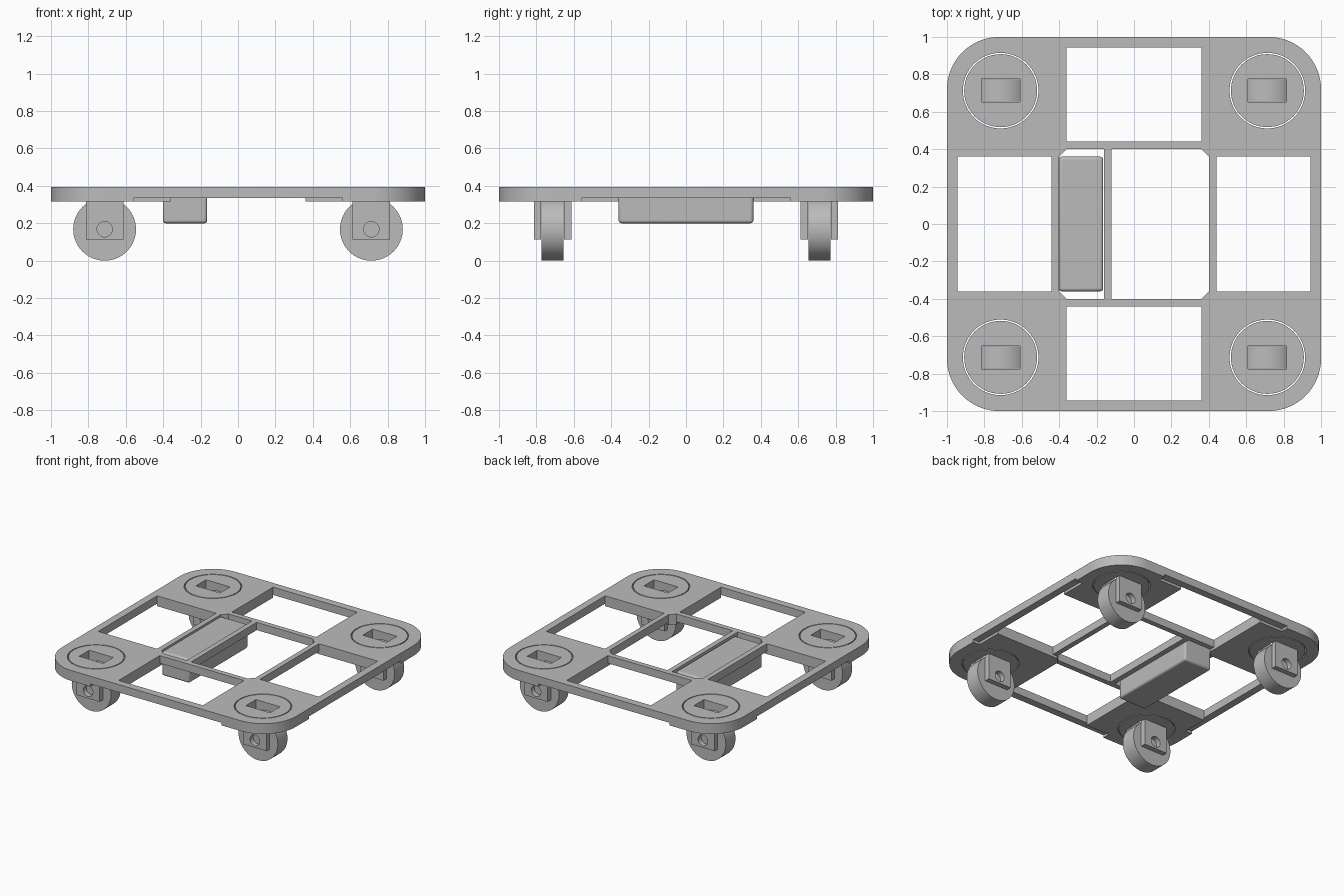
import bpy, bmesh
from math import pi, cos, sin
from mathutils import Matrix

if "Cube" in bpy.data.objects:
    bpy.data.objects.remove(bpy.data.objects["Cube"], do_unlink=True)

grey = bpy.data.materials.new("plain grey")
grey.use_nodes = True
colour = (0.5, 0.5, 0.5, 1)
grey.diffuse_color = colour
grey.node_tree.nodes["Principled BSDF"].inputs["Base Color"].default_value = colour

BOTTOM, RAIL, TOP = 0.315, 0.335, 0.395
CASTER, AXLE = 0.713, 0.168


def finish(name, bm):
    bmesh.ops.recalc_face_normals(bm, faces=bm.faces)
    mesh = bpy.data.meshes.new(name)
    bm.to_mesh(mesh)
    bm.free()
    obj = bpy.data.objects.new(name, mesh)
    mesh.materials.append(grey)
    bpy.context.collection.objects.link(obj)
    return obj


def box(name, x, y, z):
    bm = bmesh.new()
    size = [b - a for a, b in (x, y, z)]
    mid = [(a + b) / 2 for a, b in (x, y, z)]
    bmesh.ops.create_cube(bm, size=1, matrix=Matrix.Translation(mid) @ Matrix.Diagonal((*size, 1)))
    return finish(name, bm)


def cylinder(name, radius, depth, centre, along_y=False):
    bm = bmesh.new()
    turn = Matrix.Rotation(pi / 2 if along_y else 0, 4, "X")
    bmesh.ops.create_cone(bm, cap_ends=True, segments=64, radius1=radius, radius2=radius,
                          depth=depth, matrix=Matrix.Translation(centre) @ turn)
    return finish(name, bm)


def prism(name, outline, z0, z1):
    bm = bmesh.new()
    face = bm.faces.new([bm.verts.new((x, y, z0)) for x, y in outline])
    out = bmesh.ops.extrude_face_region(bm, geom=[face])["geom"]
    bmesh.ops.translate(bm, vec=(0, 0, z1 - z0), verts=[v for v in out if isinstance(v, bmesh.types.BMVert)])
    return finish(name, bm)


def select(obj):
    bpy.ops.object.select_all(action="DESELECT")
    obj.select_set(True)
    bpy.context.view_layer.objects.active = obj


def cut(obj, cutters):
    # Subtract each cutter, then discard it
    select(obj)
    for cutter in cutters:
        mod = obj.modifiers.new("cut", "BOOLEAN")
        mod.operation, mod.solver, mod.object = "DIFFERENCE", "EXACT", cutter
        bpy.ops.object.modifier_apply(modifier=mod.name)
        bpy.data.objects.remove(cutter, do_unlink=True)


def smooth(obj):
    select(obj)
    bpy.ops.object.shade_smooth_by_angle(angle=pi / 6)


# Frame: rounded square slab
radius, outline = 0.28, []
for quarter in range(4):
    middle = pi / 4 + quarter * pi / 2
    cx = (1 - radius) * (1 if cos(middle) > 0 else -1)
    cy = (1 - radius) * (1 if sin(middle) > 0 else -1)
    for i in range(17):
        a = quarter * pi / 2 + i * pi / 32
        outline.append((cx + radius * cos(a), cy + radius * sin(a)))
frame = prism("frame", outline, BOTTOM, TOP)

# Openings: a window, a raised rail and a raised inner bar on each side
cutters = []
for quarter in range(4):
    turn = Matrix.Rotation(quarter * pi / 2, 4, "Z")
    side = [box("window_cutter", (-0.36, 0.36), (0.44, 0.943), (0.2, 0.5)),
            box("rail_cutter", (-0.56, 0.56), (0.943, 1.1), (0.2, RAIL)),
            box("bar_cutter", (-0.36, 0.36), (0.38, 0.46), (0.2, RAIL))]
    for c in side:
        c.data.transform(turn)
    cutters += side
# Chamfered centre opening and caster holes
a, b = 0.40, 0.36
cutters.append(prism("centre_cutter", [(a, -b), (a, b), (b, a), (-b, a), (-a, b), (-a, -b), (-b, -a), (b, -a)], 0.2, 0.5))
corners = [(sx, sy) for sx in (-1, 1) for sy in (-1, 1)]
for sx, sy in corners:
    cutters.append(cylinder("hole_cutter", 0.202, 0.4, (sx * CASTER, sy * CASTER, 0.35)))
cut(frame, cutters)
smooth(frame)

# Crossbar and the rounded box beside it
box("crossbar", (-0.16, -0.12), (-0.401, 0.401), (RAIL, TOP))
case = box("battery_box", (-0.402, -0.165), (-0.36, 0.36), (0.2, 0.385))
bevel = case.modifiers.new("rounding", "BEVEL")
bevel.width, bevel.segments = 0.015, 3
smooth(case)

# Casters: turntable with slot, two fork plates with axle sockets, wheel
for sx, sy in corners:
    tag = ("left" if sx > 0 else "right") + ("_back" if sy > 0 else "_front")
    x, y = sx * CASTER, sy * CASTER
    table = cylinder("turntable_" + tag, 0.195, TOP - BOTTOM, (x, y, (TOP + BOTTOM) / 2))
    cut(table, [box("slot_cutter", (x - 0.103, x + 0.103), (y - 0.061, y + 0.061), (0.2, 0.5))])
    smooth(table)
    for s, end in ((-1, "front"), (1, "back")):
        ys = sorted((y + s * 0.061, y + s * 0.1))
        fork = box(f"fork_{end}_{tag}", (x - 0.1, x + 0.1), ys, (0.112, BOTTOM))
        cut(fork, [cylinder("socket_cutter", 0.041, 0.3, (x, y, AXLE), True)])
        smooth(fork)
    smooth(cylinder("wheel_" + tag, AXLE, 0.118, (x, y, AXLE), True))
